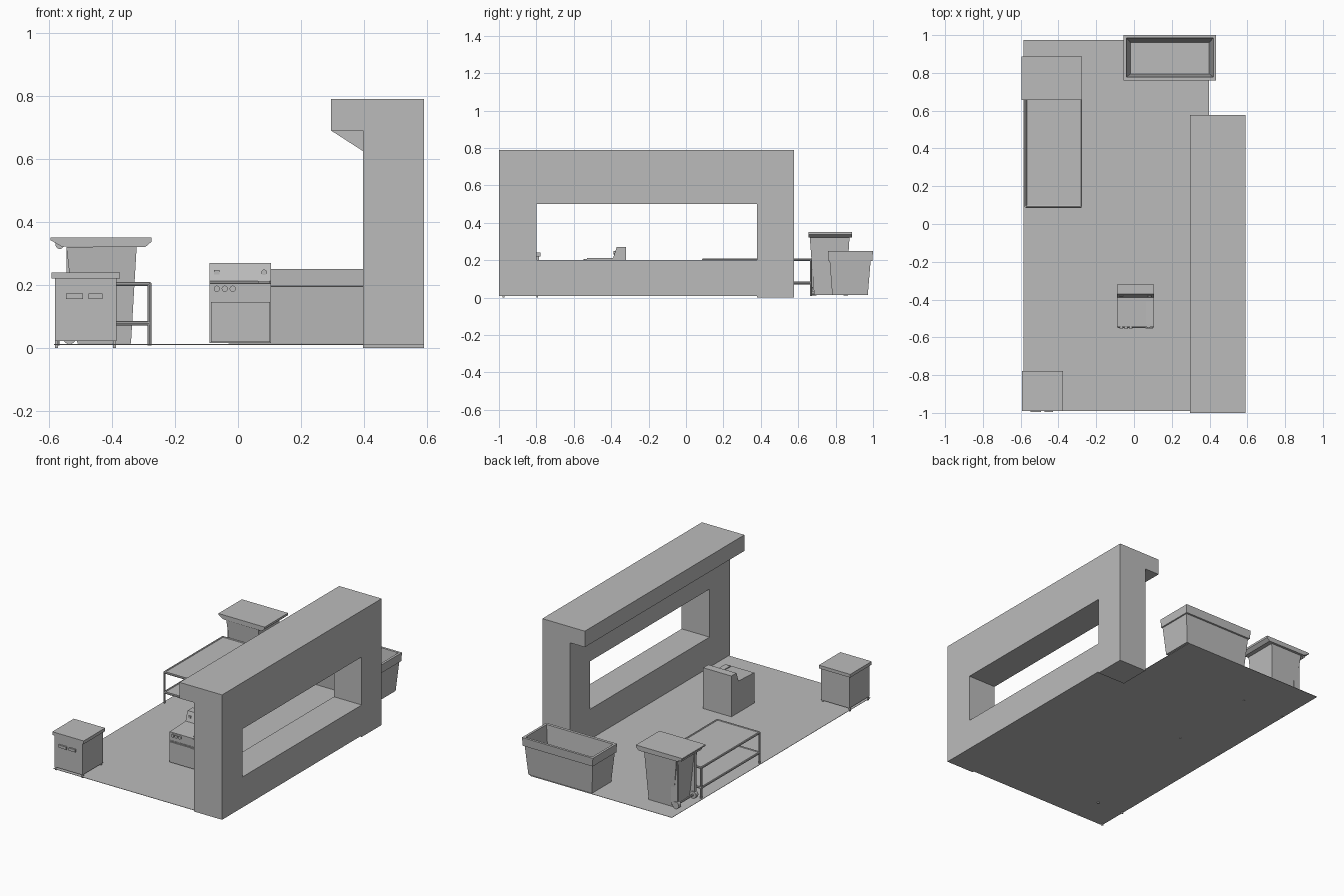
import bpy, bmesh, math
from mathutils import Vector

if "Cube" in bpy.data.objects:
    bpy.data.objects.remove(bpy.data.objects["Cube"])

grey = bpy.data.materials.new("plain_grey")
grey.diffuse_color = (0.5, 0.5, 0.5, 1)
grey.use_nodes = True
grey.node_tree.nodes["Principled BSDF"].inputs["Base Color"].default_value = grey.diffuse_color


def finish(name, bm):
    bmesh.ops.recalc_face_normals(bm, faces=bm.faces)
    me = bpy.data.meshes.new(name)
    bm.to_mesh(me)
    bm.free()
    me.materials.append(grey)
    ob = bpy.data.objects.new(name, me)
    bpy.context.collection.objects.link(ob)
    return ob


def frustum(name, lo, hi):
    """Box whose bottom and top rectangles differ: (x0, x1, y0, y1, z) each."""
    bm = bmesh.new()
    rings = []
    for x0, x1, y0, y1, z in (lo, hi):
        rings.append([bm.verts.new(p) for p in ((x0, y0, z), (x1, y0, z), (x1, y1, z), (x0, y1, z))])
    a, b = rings
    bm.faces.new(a)
    bm.faces.new(b)
    for i in range(4):
        j = (i + 1) % 4
        bm.faces.new((a[i], a[j], b[j], b[i]))
    return finish(name, bm)


def box(name, x0, x1, y0, y1, z0, z1):
    return frustum(name, (x0, x1, y0, y1, z0), (x0, x1, y0, y1, z1))


def prism(name, pts, axis, a, b):
    """Extrude a profile along x (profile y,z) or along y (profile x,z)."""
    bm = bmesh.new()
    put = (lambda p, t: (t, p[0], p[1])) if axis == 'x' else (lambda p, t: (p[0], t, p[1]))
    va = [bm.verts.new(put(p, a)) for p in pts]
    vb = [bm.verts.new(put(p, b)) for p in pts]
    bm.faces.new(va)
    bm.faces.new(vb)
    for i in range(len(pts)):
        j = (i + 1) % len(pts)
        bm.faces.new((va[i], va[j], vb[j], vb[i]))
    return finish(name, bm)


def rod(name, p, q, r, n=12):
    p, q = Vector(p), Vector(q)
    bm = bmesh.new()
    bmesh.ops.create_cone(bm, cap_ends=True, segments=n, radius1=r, radius2=r, depth=(q - p).length)
    rot = (q - p).to_track_quat('Z', 'Y').to_matrix()
    for v in bm.verts:
        v.co = rot @ v.co + (p + q) / 2
    return finish(name, bm)


def open_tub(name, rings):
    """Loft rectangles (x0, x1, y0, y1, z) from outer bottom to inner bottom."""
    bm = bmesh.new()
    vs = [[bm.verts.new(p) for p in ((x0, y0, z), (x1, y0, z), (x1, y1, z), (x0, y1, z))]
          for x0, x1, y0, y1, z in rings]
    bm.faces.new(vs[0])
    bm.faces.new(vs[-1])
    for a, b in zip(vs, vs[1:]):
        for i in range(4):
            j = (i + 1) % 4
            bm.faces.new((a[i], a[j], b[j], b[i]))
    return finish(name, bm)


# floor sheet
box("floor", -0.585, 0.397, -0.99, 0.975, 0.010, 0.012)

# serving wall with a window and an overhanging top
WX0, WX1 = 0.397, 0.59
box("front_pillar", WX0, WX1, -1.0, -0.8, 0.009, 0.69)
box("back_pillar", WX0, WX1, 0.38, 0.577, 0.0, 0.69)
box("counter_wall", WX0, WX1, -0.8, 0.38, 0.009, 0.2)
box("window_header", WX0, WX1, -0.8, 0.38, 0.5, 0.69)
box("wall_top", 0.296, WX1, -1.0, 0.577, 0.69, 0.79)
prism("sloped_soffit", [(0.296, 0.69), (WX0, 0.69), (WX0, 0.625)], 'y', -0.8, 0.38)

# small cabinet
frustum("cabinet_body", (-0.581, -0.386, -0.985, -0.785, 0.022), (-0.581, -0.386, -0.985, -0.785, 0.22))
box("cabinet_top", -0.592, -0.375, -0.99, -0.777, 0.22, 0.24)
for i, x in enumerate((-0.576, -0.392)):
    for j, y in enumerate((-0.975, -0.795)):
        box(f"cabinet_leg_{i}{j}", x - 0.005, x + 0.005, y - 0.005, y + 0.005, 0.0, 0.022)
for i, x in enumerate((-0.547, -0.475)):
    box(f"cabinet_handle_{i}", x, x + 0.055 - 0.01 * i, -0.995, -0.985, 0.155, 0.172)

# cooker: body with sloped control panel behind
prism("cooker_body", [(-0.546, 0.015), (-0.32, 0.015), (-0.32, 0.27), (-0.37, 0.27),
                      (-0.39, 0.212), (-0.546, 0.205)], 'x', -0.09, 0.105)
box("cooker_door", -0.086, 0.101, -0.551, -0.546, 0.018, 0.145)
box("cooker_door_handle", 0.06, 0.1, -0.554, -0.551, 0.136, 0.145)
box("cooker_trim", -0.09, 0.105, -0.549, -0.546, 0.149, 0.153)
box("cooker_switch", 0.07, 0.086, -0.55, -0.546, 0.165, 0.203)
box("cooker_hotplate", 0.063, 0.1, -0.53, -0.41, 0.204, 0.213)
for i, x in enumerate((-0.067, -0.042, -0.017)):
    rod(f"cooker_knob_{i}", (x, -0.546, 0.188), (x, -0.554, 0.188), 0.01)
rod("panel_dial", (0.083, -0.375, 0.24), (0.083, -0.387, 0.24), 0.009)
box("panel_label", -0.077, -0.058, -0.385, -0.375, 0.233, 0.247)

# two-level table with tube frame
TX, TY, r = (-0.573, -0.281), (0.092, 0.668), 0.007
for k, z in enumerate((0.078, 0.203)):
    box(f"table_shelf_{k}", TX[0], TX[1], TY[0], TY[1], z - 0.003, z + 0.003)
    for i, x in enumerate(TX):
        rod(f"table_side_rail_{k}{i}", (x, TY[0], z), (x, TY[1], z), r, 8)
    for j, y in enumerate(TY):
        rod(f"table_end_rail_{k}{j}", (TX[0], y, z), (TX[1], y, z), r, 8)
for i, x in enumerate(TX):
    for j, y in enumerate(TY):
        rod(f"table_leg_{i}{j}", (x, y, 0.008), (x, y, 0.205), 0.006, 8)

# wheeled waste bin
frustum("bin_body", (-0.51, -0.34, 0.685, 0.855, 0.014), (-0.545, -0.322, 0.662, 0.874, 0.32))
prism("bin_lid", [(-0.595, 0.342), (-0.56, 0.322), (-0.295, 0.32), (-0.275, 0.337),
                  (-0.275, 0.35), (-0.595, 0.35)], 'y', 0.656, 0.888)
rod("bin_handle", (-0.566, 0.67, 0.328), (-0.566, 0.87, 0.328), 0.014)
rod("bin_axle", (-0.535, 0.68, 0.034), (-0.535, 0.86, 0.034), 0.006, 8)
for j, y in enumerate((0.685, 0.855)):
    rod(f"bin_wheel_{j}", (-0.535, y - 0.012, 0.034), (-0.535, y + 0.012, 0.034), 0.022, 16)
    box(f"bin_rear_fin_{j}", -0.545, -0.5, y - 0.008, y + 0.008, 0.03, 0.32)

# open tapered tub with a rim band
open_tub("tub", [(-0.03, 0.41, 0.782, 0.972, 0.014), (-0.045, 0.425, 0.768, 0.987, 0.195),
                 (-0.052, 0.432, 0.763, 0.996, 0.197), (-0.055, 0.435, 0.76, 1.0, 0.25),
                 (-0.04, 0.42, 0.778, 0.985, 0.25), (-0.018, 0.398, 0.795, 0.96, 0.03)])
